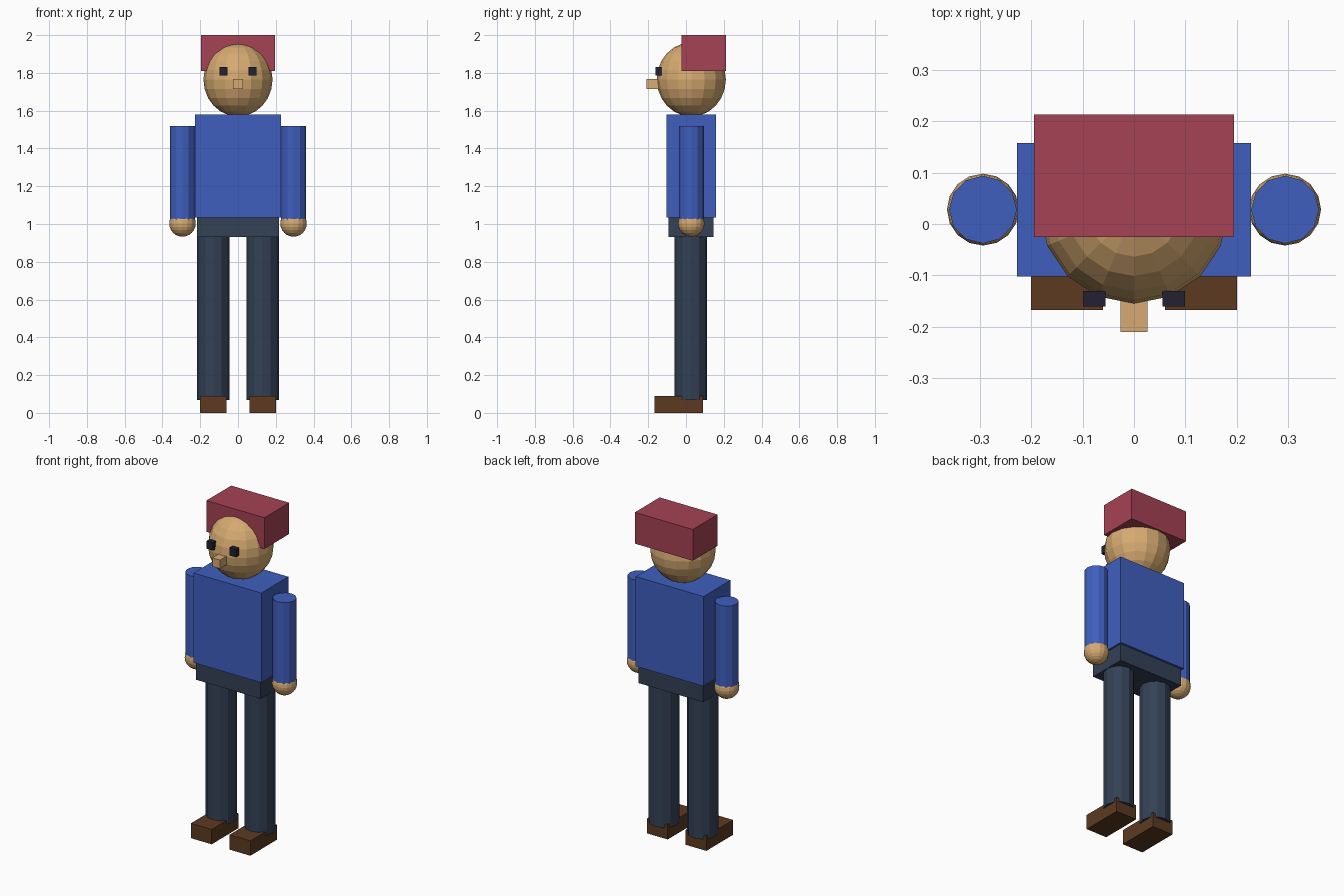
import bpy
from mathutils import Vector

if "Cube" in bpy.data.objects:
    bpy.data.objects.remove(bpy.data.objects["Cube"])


def material(name, rgb):
    # sRGB 0-255 to linear
    lin = [((c / 255 + 0.055) / 1.055) ** 2.4 if c > 10 else c / 255 / 12.92 for c in rgb]
    m = bpy.data.materials.new(name)
    m.diffuse_color = (*lin, 1)
    m.use_nodes = True
    m.node_tree.nodes["Principled BSDF"].inputs["Base Color"].default_value = m.diffuse_color
    return m


SKIN = material("skin", (214, 170, 113))
SHIRT = material("blue_shirt", (63, 95, 191))
TROUSERS = material("navy_trousers", (51, 65, 85))
SHOE = material("brown_leather", (92, 58, 33))
CAP = material("red_cloth", (165, 66, 84))
DARK = material("dark_eye", (33, 33, 50))


def finish(name, mat):
    ob = bpy.context.object
    ob.name = name
    ob.data.materials.append(mat)
    return ob


def box(name, mat, lo, hi):
    lo, hi = Vector(lo), Vector(hi)
    bpy.ops.mesh.primitive_cube_add(size=1, location=(lo + hi) / 2)
    bpy.context.object.scale = hi - lo
    return finish(name, mat)


def tube(name, mat, x, y, r, z0, z1):
    bpy.ops.mesh.primitive_cylinder_add(vertices=12, radius=r, depth=z1 - z0,
                                        location=(x, y, (z0 + z1) / 2))
    return finish(name, mat)


def ball(name, mat, loc, scale, segments, rings):
    bpy.ops.mesh.primitive_uv_sphere_add(segments=segments, ring_count=rings,
                                         radius=1, location=loc)
    bpy.context.object.scale = scale
    return finish(name, mat)


# Body
box("torso", SHIRT, (-0.228, -0.102, 1.035), (0.228, 0.158, 1.58))
box("hips", TROUSERS, (-0.217, -0.092, 0.93), (0.217, 0.145, 1.037))

# Head, headwear and nose
ball("head", SKIN, (0, 0.028, 1.765), (0.183, 0.183, 0.196), 16, 12)
box("headwear", CAP, (-0.195, -0.025, 1.81), (0.195, 0.213, 2.0))
box("nose", SKIN, (-0.026, -0.21, 1.715), (0.026, -0.13, 1.768))

# Paired parts
for s, side in ((-1, "left"), (1, "right")):
    tube(side + "_arm", SHIRT, s * 0.294, 0.028, 0.066, 1.005, 1.52)
    ball(side + "_hand", SKIN, (s * 0.294, 0.028, 1.003), (0.07, 0.07, 0.07), 16, 12)
    tube(side + "_leg", TROUSERS, s * 0.13, 0.025, 0.086, 0.067, 0.935)
    box(side + "_shoe", SHOE, (s * 0.13 - 0.07, -0.167, 0), (s * 0.13 + 0.07, 0.09, 0.09))
    box(side + "_eye", DARK, (s * 0.077 - 0.022, -0.161, 1.785),
        (s * 0.077 + 0.022, -0.13, 1.832))
